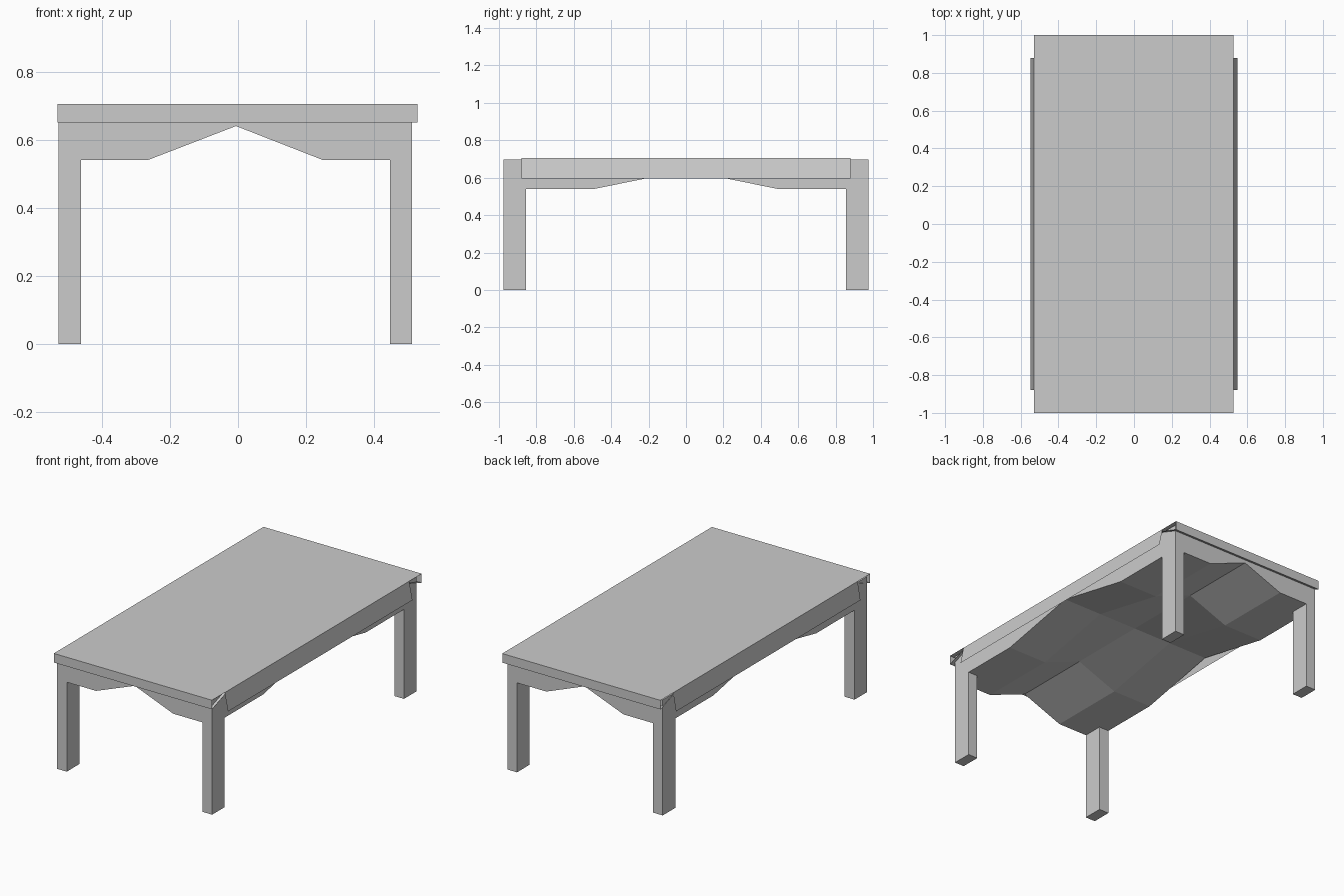
import bpy, bmesh

if "Cube" in bpy.data.objects:
    bpy.data.objects.remove(bpy.data.objects["Cube"])

X = [-0.527, -0.461, -0.265, -0.006, 0.25, 0.446, 0.51]   # underside grid lines
Y = [-0.975, -0.855, -0.49, 0.0, 0.49, 0.855, 0.975]
LOW, HIGH, BODY_TOP = 0.54, 0.64, 0.697
TOP = 0.705


def finish(name, bm, recalc=False):
    if recalc:
        bmesh.ops.recalc_face_normals(bm, faces=bm.faces)
    me = bpy.data.meshes.new(name)
    bm.to_mesh(me)
    bm.free()
    ob = bpy.data.objects.new(name, me)
    bpy.context.collection.objects.link(ob)
    return ob


def sheet(name, *quads):
    bm = bmesh.new()
    for q in quads:
        bm.faces.new([bm.verts.new(p) for p in q])
    bmesh.ops.remove_doubles(bm, verts=bm.verts, dist=0.0001)
    return finish(name, bm)


# Vaulted underframe: a grid raised along its centre lines, legs pulled from the corner cells
bm = bmesh.new()
grid = [[bm.verts.new((x, y, HIGH if 3 in (i, j) else LOW)) for j, y in enumerate(Y)]
        for i, x in enumerate(X)]
feet = []
for i in range(6):
    for j in range(6):
        f = bm.faces.new((grid[i][j], grid[i][j + 1], grid[i + 1][j + 1], grid[i + 1][j]))
        if i in (0, 5) and j in (0, 5):
            feet.append(f)

# Aprons and closed top of the frame
rim = ([grid[i][0] for i in range(6)] + [grid[6][j] for j in range(6)]
       + [grid[i][6] for i in range(6, 0, -1)] + [grid[0][j] for j in range(6, 0, -1)])
upper = [bm.verts.new((v.co.x, v.co.y, BODY_TOP)) for v in rim]
for k in range(len(rim)):
    n = (k + 1) % len(rim)
    bm.faces.new((rim[k], rim[n], upper[n], upper[k]))
bm.faces.new(upper)

# Legs
for f in feet:
    ext = bmesh.ops.extrude_discrete_faces(bm, faces=[f])
    for v in ext["faces"][0].verts:
        v.co.z = 0.0
bmesh.ops.remove_doubles(bm, verts=bm.verts, dist=0.0001)
finish("leg_frame", bm, recalc=True)

# Thin table top
L, R = -0.53, 0.527
sheet("table_top", [(L, -1, TOP), (R, -1, TOP), (R, 1, TOP), (L, 1, TOP)])

# End lips: vertical face with an underside folded back to the top
for s, name in ((-1, "front_lip"), (1, "back_lip")):
    a, b = (L, R) if s < 0 else (R, L)
    sheet(name,
          [(a, s, 0.65), (b, s, 0.65), (b, s, TOP), (a, s, TOP)],
          [(b, s, 0.65), (a, s, 0.65), (a, s * 0.85, 0.703), (b, s * 0.85, 0.703)])

# Side flaps, leaning slightly outward
for s, edge, name in ((-1, L, "left_flap"), (1, R, "right_flap")):
    out, y = s * 0.549, s * 0.88
    sheet(name, [(out, -y, 0.597), (out, y, 0.597), (edge, y, TOP), (edge, -y, TOP)])
